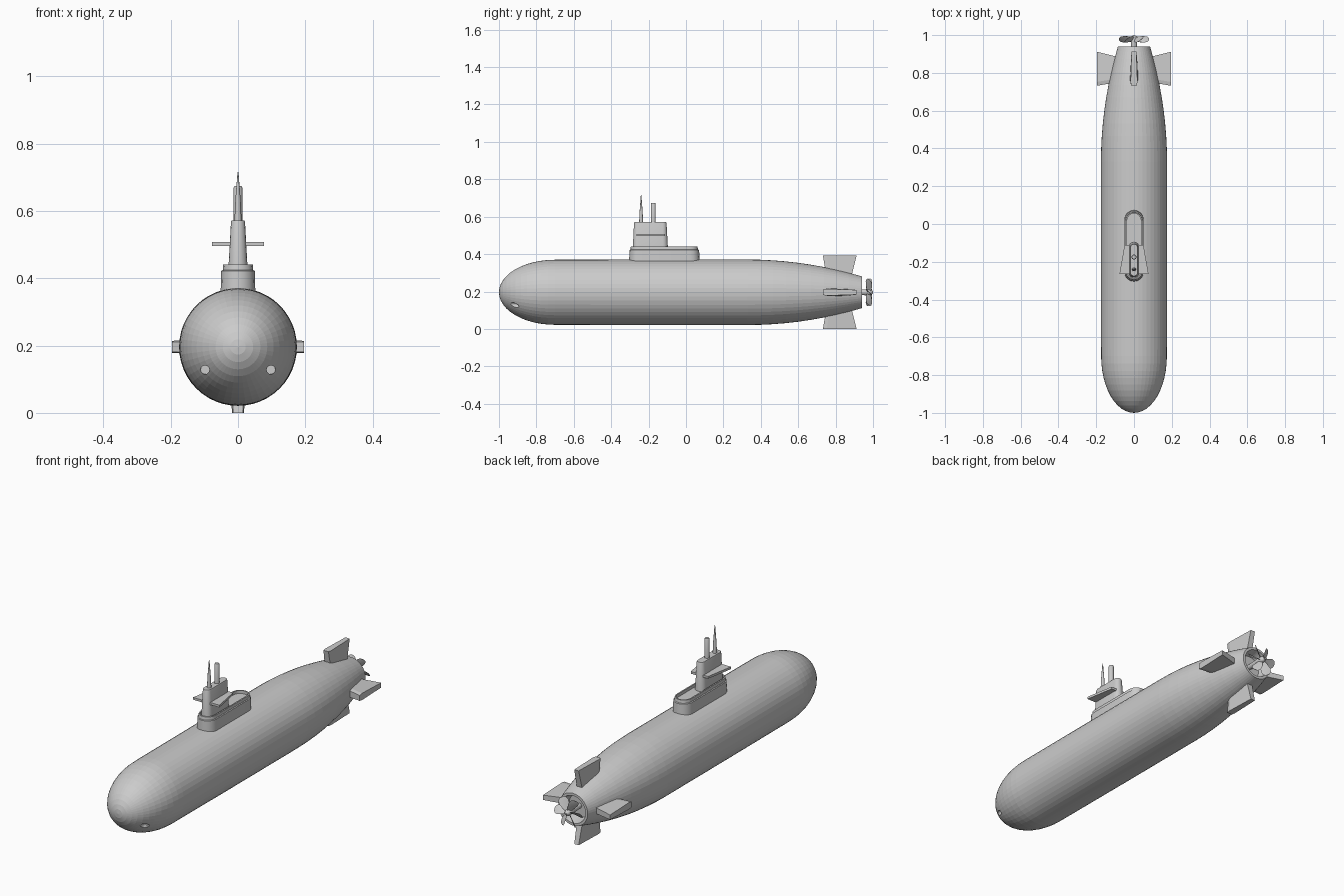
import bpy, bmesh
from math import sin, cos, pi, sqrt, radians
from mathutils import Matrix, Vector

if "Cube" in bpy.data.objects:
    bpy.data.objects.remove(bpy.data.objects["Cube"])

AXIS = 0.196  # height of the hull centre line


def finish(name, bm):
    bmesh.ops.remove_doubles(bm, verts=bm.verts, dist=1e-5)
    bmesh.ops.recalc_face_normals(bm, faces=bm.faces)
    mesh = bpy.data.meshes.new(name)
    bm.to_mesh(mesh)
    bm.free()
    ob = bpy.data.objects.new(name, mesh)
    bpy.context.collection.objects.link(ob)
    return ob


def loft(name, rings):
    """Skin a list of closed rings and cap both ends."""
    bm = bmesh.new()
    rows = [[bm.verts.new(p) for p in ring] for ring in rings]
    n = len(rows[0])
    for a, b in zip(rows, rows[1:]):
        for i in range(n):
            j = (i + 1) % n
            bm.faces.new((a[i], a[j], b[j], b[i]))
    bm.faces.new(rows[0])
    bm.faces.new(rows[-1])
    return finish(name, bm)


def lathe(name, profile, n, centre=(0, 0, AXIS), upright=False):
    """Turn (position, radius) pairs about the y axis, or z if upright."""
    rings = []
    for s, r in profile:
        ring = []
        for i in range(n):
            a = 2 * pi * i / n
            c, d = r * cos(a), r * sin(a)
            ring.append(Vector(centre) + Vector((c, d, s) if upright else (c, s, d)))
        rings.append(ring)
    return loft(name, rings)


def stadium(z, w, y0, y1, n=8):
    pts = [(w * cos(pi * i / n), y1 - w + w * sin(pi * i / n), z) for i in range(n + 1)]
    pts += [(-w * cos(pi * i / n), y0 + w - w * sin(pi * i / n), z) for i in range(n + 1)]
    return pts


def smooth(ob, angle=35):
    bpy.ops.object.select_all(action='DESELECT')
    ob.select_set(True)
    bpy.context.view_layer.objects.active = ob
    bpy.ops.object.shade_smooth_by_angle(angle=radians(angle))


# Hull: elliptical nose, long tube, tapering tail with a recessed end
R = 0.174
profile = [(-0.7 - 0.3 * cos(pi / 2 * i / 12), max(R * sin(pi / 2 * i / 12), 1e-6))
           for i in range(13)]
profile += [(-0.2, R + 0.001), (0.33, R + 0.001)]
profile += [(0.33 + 0.61 * i / 9, R + 0.001 - 0.09 * (i / 9) ** 2) for i in range(1, 10)]
profile += [(0.94, 0.072), (0.885, 0.06), (0.885, 1e-6)]
hull = lathe("hull", profile, 48)

# Torpedo tube openings in the nose
for side in (-1, 1):
    cutter = lathe("tube_cutter", [(-1.05, 0.013), (-0.89, 0.013)], 20,
                   (side * 0.098, 0, 0.128))
    cutter.hide_render = True
    cutter.hide_viewport = True
    mod = hull.modifiers.new("tube_opening", 'BOOLEAN')
    mod.operation = 'DIFFERENCE'
    mod.object = cutter

# Sail base with a sunken deck
smooth(loft("sail_base", [stadium(0.34, 0.052, -0.305, 0.075),
                          stadium(0.422, 0.05, -0.302, 0.07),
                          stadium(0.424, 0.045, -0.297, 0.064),
                          stadium(0.44, 0.044, -0.295, 0.062),
                          stadium(0.44, 0.037, -0.288, 0.055),
                          stadium(0.424, 0.037, -0.288, 0.055)]))

# Sail tower
smooth(loft("sail_tower", [stadium(0.42, 0.029, -0.285, -0.096),
                           stadium(0.565, 0.021, -0.278, -0.104),
                           stadium(0.572, 0.019, -0.275, -0.107)]))

# Sail planes
outline = [(-0.077, -0.265), (0.077, -0.265), (0.05, -0.112), (-0.05, -0.112)]
loft("sail_planes", [[(x, y, z) for x, y in outline] for z in (0.496, 0.508)])

# Masts
smooth(lathe("antenna_mast", [(0.56, 0.011), (0.63, 0.008), (0.715, 0.0015)], 12,
             (0, -0.24, 0), True))
smooth(lathe("periscope_mast", [(0.56, 0.013), (0.668, 0.013), (0.674, 0.010)], 16,
             (0, -0.175, 0), True))

# Four tail fins, wider at the tip than at the root
for k in range(4):
    rot = Matrix.Translation((0, 0, AXIS)) @ Matrix.Rotation(k * pi / 2, 4, 'Y')
    rings = []
    for r, y0, y1, t in ((0.08, 0.752, 0.883, 0.023), (0.196, 0.732, 0.912, 0.018)):
        section = [(-t * 0.8, y0), (t * 0.8, y0), (t, y0 + 0.02), (t * 0.7, y1),
                   (-t * 0.7, y1), (-t, y0 + 0.02)]
        rings.append([rot @ Vector((x, y, r)) for x, y in section])
    loft("tail_fin", rings)

# Propeller hub
smooth(lathe("propeller_hub", [(0.87, 0.012), (0.955, 0.016), (0.985, 0.016),
                               (0.995, 0.011), (1.0, 0.004)], 16))

# Propeller blades, twisted from root to tip
for k in range(6):
    rot = (Matrix.Translation((0, 0.978, AXIS))
           @ Matrix.Rotation(k * pi / 3 + pi / 6, 4, 'Y'))
    rings = []
    for r, half, twist in ((0.01, 0.012, 60), (0.035, 0.02, 50), (0.055, 0.025, 43),
                           (0.072, 0.021, 38), (0.08, 0.01, 35)):
        c, s, t = cos(radians(twist)), sin(radians(twist)), 0.0018
        rings.append([rot @ Vector((u * c - v * s, u * s + v * c, r))
                      for u, v in ((-half, 0), (0, -t), (half, 0), (0, t))])
    smooth(loft("propeller_blade", rings))
